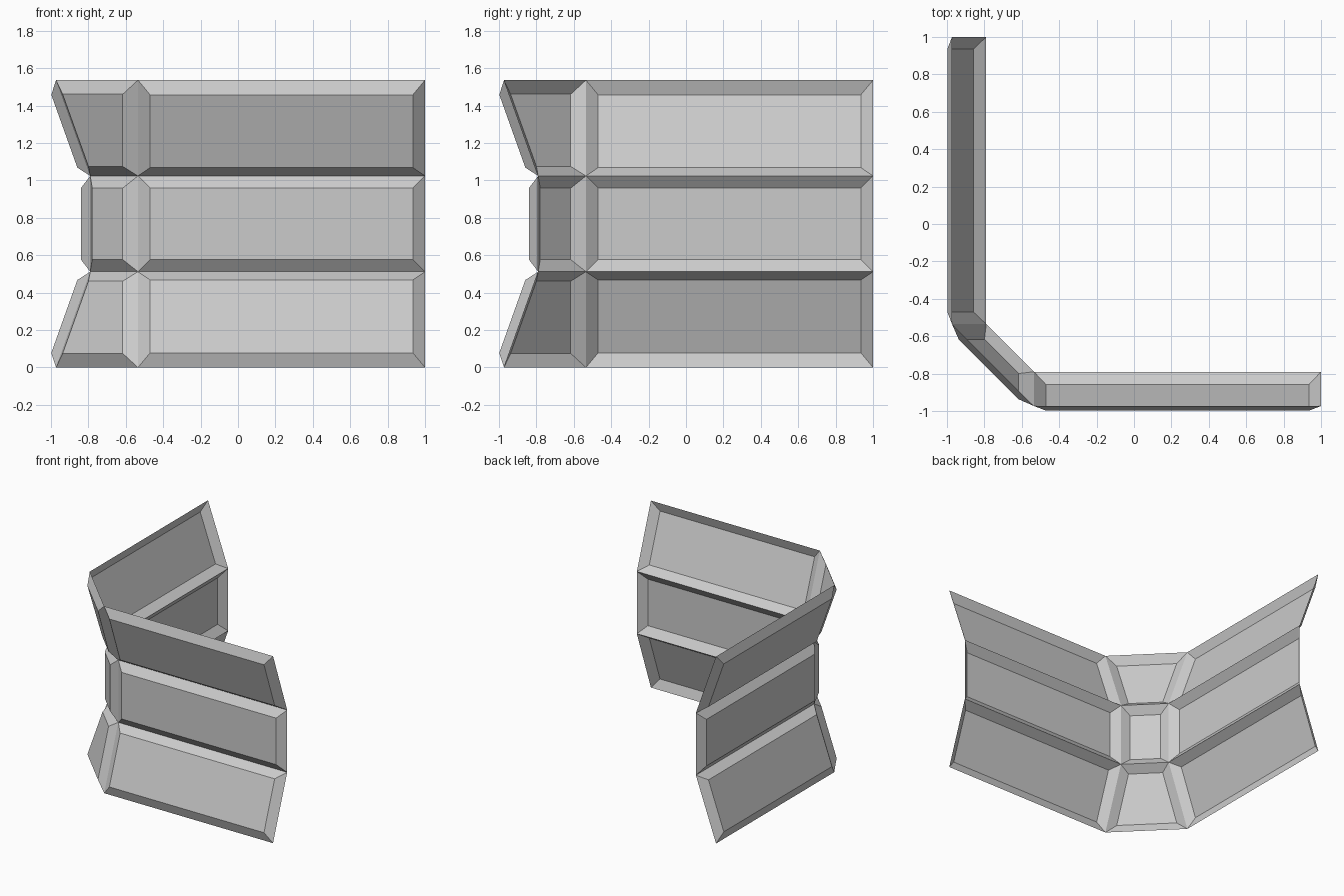
import bpy
import bmesh

if "Cube" in bpy.data.objects:
    bpy.data.objects.remove(bpy.data.objects["Cube"])

CORNER = -0.535   # where the straight wings meet the diagonal corner
FLARE = -0.973    # wall line at the flared bottom and top
WAIST = -0.79     # wall line of the upright middle tier


def wall_line(bm, d, z):
    """Plan path: left wing, diagonal corner, front wing."""
    path = [(d, 1), (d, CORNER), (CORNER, d), (1, d)]
    return [bm.verts.new((x, y, z)) for x, y in path]


def panel_tier(name, d_low, z_low, d_high, z_high):
    bm = bmesh.new()
    low, high = wall_line(bm, d_low, z_low), wall_line(bm, d_high, z_high)
    panels = [bm.faces.new((low[i], low[i + 1], high[i + 1], high[i]))
              for i in range(3)]
    bm.normal_update()
    # raised panel with bevelled border, pushed outward
    bmesh.ops.inset_individual(bm, faces=panels, thickness=0.065,
                               depth=0.05, use_even_offset=True)
    mesh = bpy.data.meshes.new(name)
    bm.to_mesh(mesh)
    bm.free()
    bpy.context.collection.objects.link(bpy.data.objects.new(name, mesh))


# three stacked tiers of thin wall panels
panel_tier("lower_panels", FLARE, 0, WAIST, 0.512)
panel_tier("middle_panels", WAIST, 0.512, WAIST, 1.024)
panel_tier("upper_panels", WAIST, 1.024, FLARE, 1.536)
